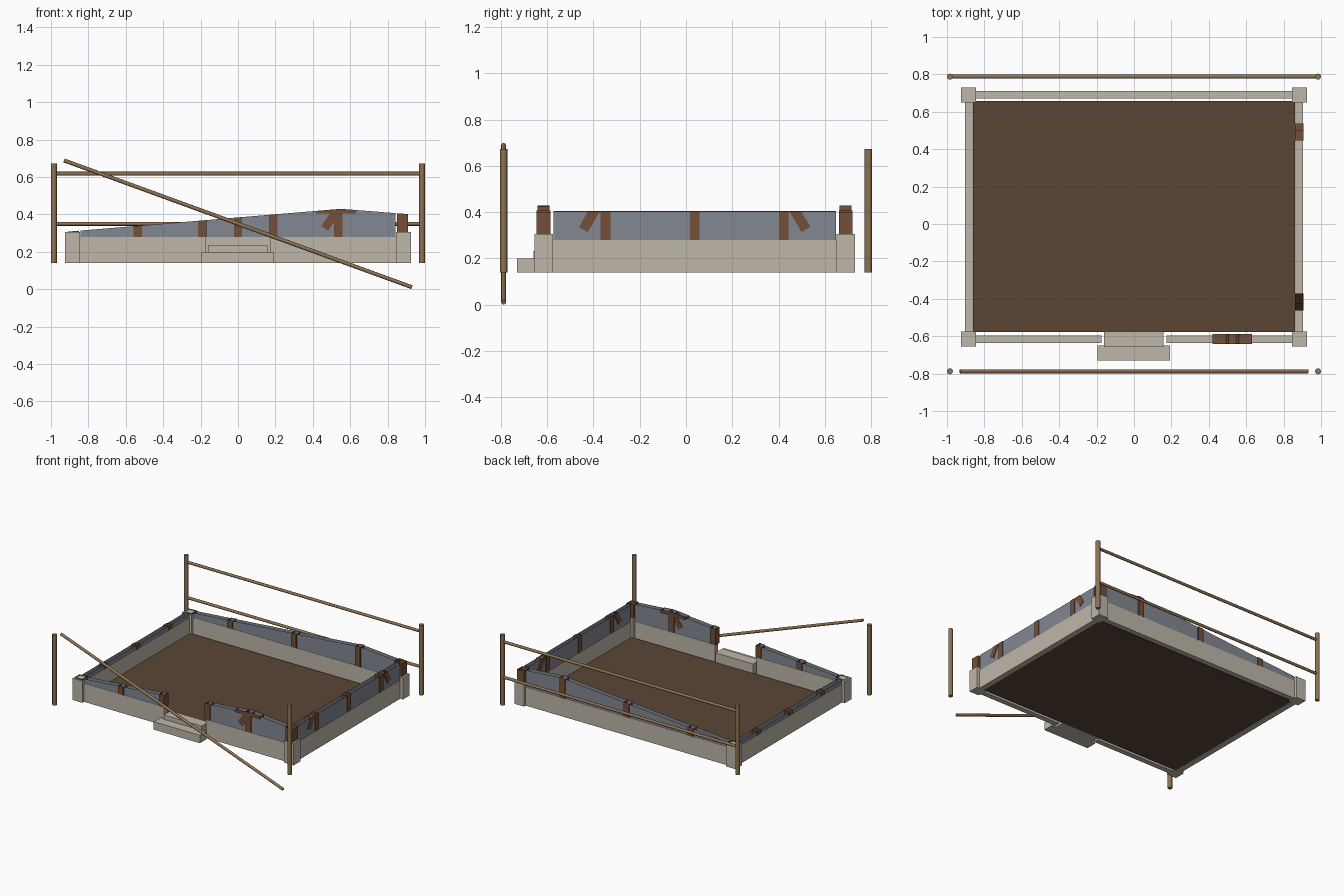
import bpy, bmesh, math
from mathutils import Vector, Matrix

if "Cube" in bpy.data.objects:
    bpy.data.objects.remove(bpy.data.objects["Cube"])


def mat(name, rgb):
    m = bpy.data.materials.new(name)
    m.diffuse_color = (*rgb, 1)
    m.use_nodes = True
    m.node_tree.nodes["Principled BSDF"].inputs["Base Color"].default_value = m.diffuse_color
    return m


STONE = mat("pale stone", (0.52, 0.475, 0.395))
EARTH = mat("dark floor", (0.105, 0.062, 0.036))
PANEL = mat("blue grey plaster", (0.225, 0.245, 0.285))
TIMBER = mat("brown timber", (0.175, 0.078, 0.039))
POLE = mat("tan pole", (0.27, 0.17, 0.085))

YC = 0.0375                      # centre of the building in depth
XW, YF, YB = 0.883, -0.615, 0.69  # wall centre lines
PEAK = Vector((0.55, 0, 0.43))   # highest point of the sloping cut


def finish(bm, name, material):
    me = bpy.data.meshes.new(name)
    bm.to_mesh(me)
    bm.free()
    me.materials.append(material)
    ob = bpy.data.objects.new(name, me)
    bpy.context.collection.objects.link(ob)
    return ob


def box_bm(lo, hi):
    lo, hi = Vector(lo), Vector(hi)
    bm = bmesh.new()
    bmesh.ops.create_cube(bm, size=1, matrix=Matrix.Translation((lo + hi) / 2)
                          @ Matrix.Diagonal((*(hi - lo), 1)))
    return bm


def box(name, lo, hi, material):
    return finish(box_bm(lo, hi), name, material)


def cut(bm):
    # slice off everything above the two sloping planes, leaving hollow tops
    for other in (Vector((-0.9, 0, 0.309)), Vector((0.92, 0, 0.401))):
        d = PEAK - other
        n = Vector((-d.z, 0, d.x))
        if n.z < 0:
            n = -n
        bmesh.ops.bisect_plane(bm, geom=bm.verts[:] + bm.edges[:] + bm.faces[:],
                               plane_co=PEAK, plane_no=n, clear_outer=True)


def cut_box(name, lo, hi, material, bottom=False):
    bm = box_bm(lo, hi)
    if not bottom:
        bmesh.ops.delete(bm, geom=[f for f in bm.faces if f.normal.z < -0.5],
                         context='FACES_ONLY')
    cut(bm)
    if bm.faces:
        finish(bm, name, material)
    else:
        bm.free()


def post(name, x, y, sx, sy, z0):
    cut_box(name, (x - sx / 2, y - sy / 2, z0), (x + sx / 2, y + sy / 2, 0.6), TIMBER)


def brace(name, bottom, top, axis):
    # slanted strut, broken off at the cut
    bottom, top = Vector(bottom), Vector(top)
    up = (top - bottom).normalized()
    ax = Vector(axis)
    side = up.cross(ax)
    bm = box_bm((-0.022, -0.023, 0), (0.022, 0.023, 0.3))
    rot = Matrix((side, ax, up)).transposed().to_4x4()
    bm.transform(Matrix.Translation(bottom) @ rot)
    bmesh.ops.recalc_face_normals(bm, faces=bm.faces[:])
    cut(bm)
    finish(bm, name, TIMBER)


def pole(name, a, b, r):
    a, b = Vector(a), Vector(b)
    d = b - a
    bm = bmesh.new()
    bmesh.ops.create_cone(bm, cap_ends=True, segments=12, radius1=r, radius2=r,
                          depth=d.length, matrix=Matrix.Translation((a + b) / 2)
                          @ d.to_track_quat('Z', 'Y').to_matrix().to_4x4())
    ob = finish(bm, name, POLE)
    for p in ob.data.polygons:
        p.use_smooth = len(p.vertices) == 4


# floor slab
box("floor", (-0.86, -0.578, 0.143), (0.86, 0.658, 0.161), EARTH)

# corner blocks and corner posts
for sx in (-1, 1):
    for y in (YF, YB):
        x = 0.885 * sx
        box("corner_block", (x - 0.04, y - 0.04, 0.14), (x + 0.04, y + 0.04, 0.305), STONE)
        post("corner_post", 0.88 * sx, y, 0.06, 0.06, 0.305)


# low stone walls with hollow broken panels on top
def wall(name, x0, x1, y0, y1):
    box(name + "_stone", (x0, y0, 0.14), (x1, y1, 0.28), STONE)
    t = 0.002
    cut_box(name + "_panel", (x0 + t, y0 + t, 0.28), (x1 - t, y1 - t, 0.6), PANEL)


wall("back_wall", -0.845, 0.845, YB - 0.02, YB + 0.02)
wall("front_wall_left", -0.845, -0.175, YF - 0.02, YF + 0.02)
wall("front_wall_right", 0.175, 0.845, YF - 0.02, YF + 0.02)
wall("left_wall", -XW - 0.02, -XW + 0.02, -0.575, 0.65)
wall("right_wall", XW - 0.02, XW + 0.02, -0.575, 0.65)

# wall posts
for x in (-0.535, 0, 0.535):
    post("back_post", x, YB, 0.045, 0.052, 0.28)
for x in (-0.535, -0.192, 0.19, 0.535):
    post("front_post", x, YF, 0.045, 0.052, 0.28)
for x in (-XW, XW):
    for y in (YC - 0.385, YC, YC + 0.385):
        post("side_post", x, y, 0.048, 0.042, 0.28)

# braces and window sill
for s in (-1, 1):
    brace("side_brace", (XW, YC + s * 0.481, 0.325), (XW, YC + s * 0.434, 0.405), (1, 0, 0))
brace("front_brace", (0.463, YF, 0.326), (0.525, YF, 0.415), (0, 1, 0))
cut_box("window_sill", (0.42, YF - 0.026, 0.405), (0.63, YF + 0.026, 0.5), TIMBER, True)

# entrance steps
box("upper_step", (-0.16, -0.658, 0.14), (0.157, -0.575, 0.233), STONE)
box("lower_step", (-0.195, -0.73, 0.14), (0.192, -0.65, 0.2), STONE)

# scaffold poles and rails
for x in (-0.984, 0.984):
    for y in (-0.788, 0.788):
        pole("scaffold_post", (x, y, 0.14), (x, y, 0.672), 0.016)
for z in (0.35, 0.618):
    pole("back_rail", (-0.98, 0.788, z), (0.98, 0.788, z), 0.0105)
pole("fallen_rail", (-0.93, -0.788, 0.689), (0.93, -0.788, 0.011), 0.0105)
